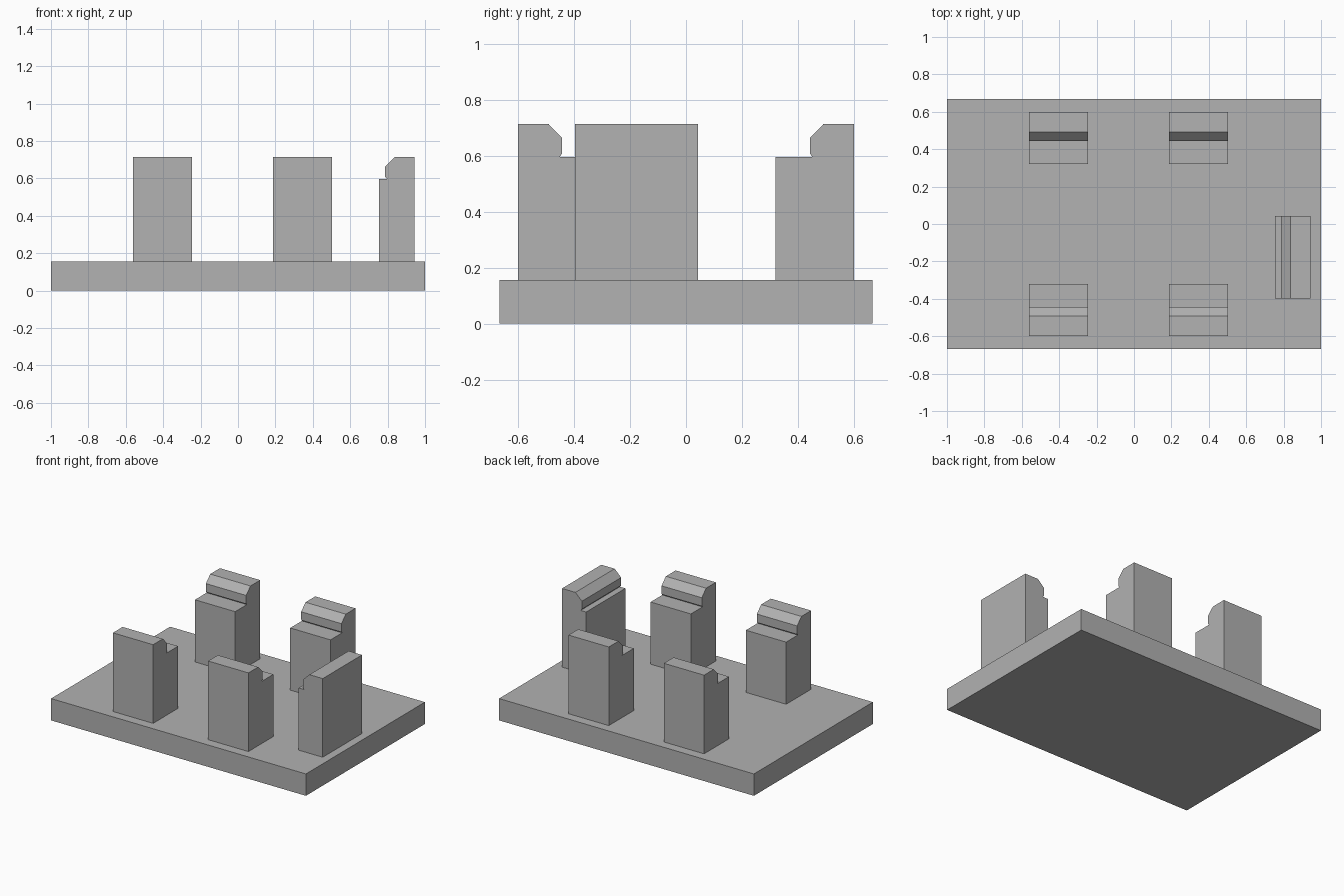
import bpy
import bmesh
from math import pi
from mathutils import Matrix

cube = bpy.data.objects.get("Cube")
if cube:
    bpy.data.objects.remove(cube, do_unlink=True)

grey = bpy.data.materials.new("plain grey")
grey.use_nodes = True
GREY = (0.445, 0.445, 0.445, 1)
grey.diffuse_color = GREY
grey.node_tree.nodes["Principled BSDF"].inputs["Base Color"].default_value = GREY

BASE_TOP = 0.155


def finish(name, bm):
    bmesh.ops.recalc_face_normals(bm, faces=bm.faces)
    mesh = bpy.data.meshes.new(name)
    bm.to_mesh(mesh)
    bm.free()
    mesh.materials.append(grey)
    obj = bpy.data.objects.new(name, mesh)
    bpy.context.collection.objects.link(obj)
    return obj


def clip(name, profile, width, location, angle):
    """Extrude a (depth, height) profile along x; depth runs along +y."""
    bm = bmesh.new()
    face = bm.faces.new([bm.verts.new((-width / 2, d, z)) for d, z in profile])
    ext = bmesh.ops.extrude_face_region(bm, geom=[face])
    verts = [v for v in ext["geom"] if isinstance(v, bmesh.types.BMVert)]
    bmesh.ops.translate(bm, verts=verts, vec=(width, 0, 0))
    obj = finish(name, bm)
    obj.location = location
    obj.rotation_euler.z = angle


def clip_profile(depth, top, nose, notch):
    """Upright post with a ledge, a small undercut and a chamfered nose."""
    return [(0, BASE_TOP), (depth, BASE_TOP), (depth, 0.596), (notch, 0.596),
            (nose, 0.608), (nose, 0.664), (top, 0.713), (0, 0.713)]


# Base plate
bm = bmesh.new()
bmesh.ops.create_cube(bm, size=1, matrix=Matrix.Translation((0, 0, BASE_TOP / 2))
                      @ Matrix.Diagonal((2, 1.334, BASE_TOP, 1)))
finish("base_plate", bm)

# Two facing pairs of clips, noses pointing inwards
post = clip_profile(0.28, 0.109, 0.157, 0.149)
for side, x in (("right", -0.404), ("left", 0.344)):
    clip("front_clip_" + side, post, 0.316, (x, -0.6, 0), 0)
    clip("back_clip_" + side, post, 0.316, (x, 0.6, 0), pi)

# End clip, nose pointing towards the middle of the plate
clip("end_clip", clip_profile(0.189, 0.105, 0.156, 0.146), 0.44,
     (0.943, -0.177, 0), pi / 2)
